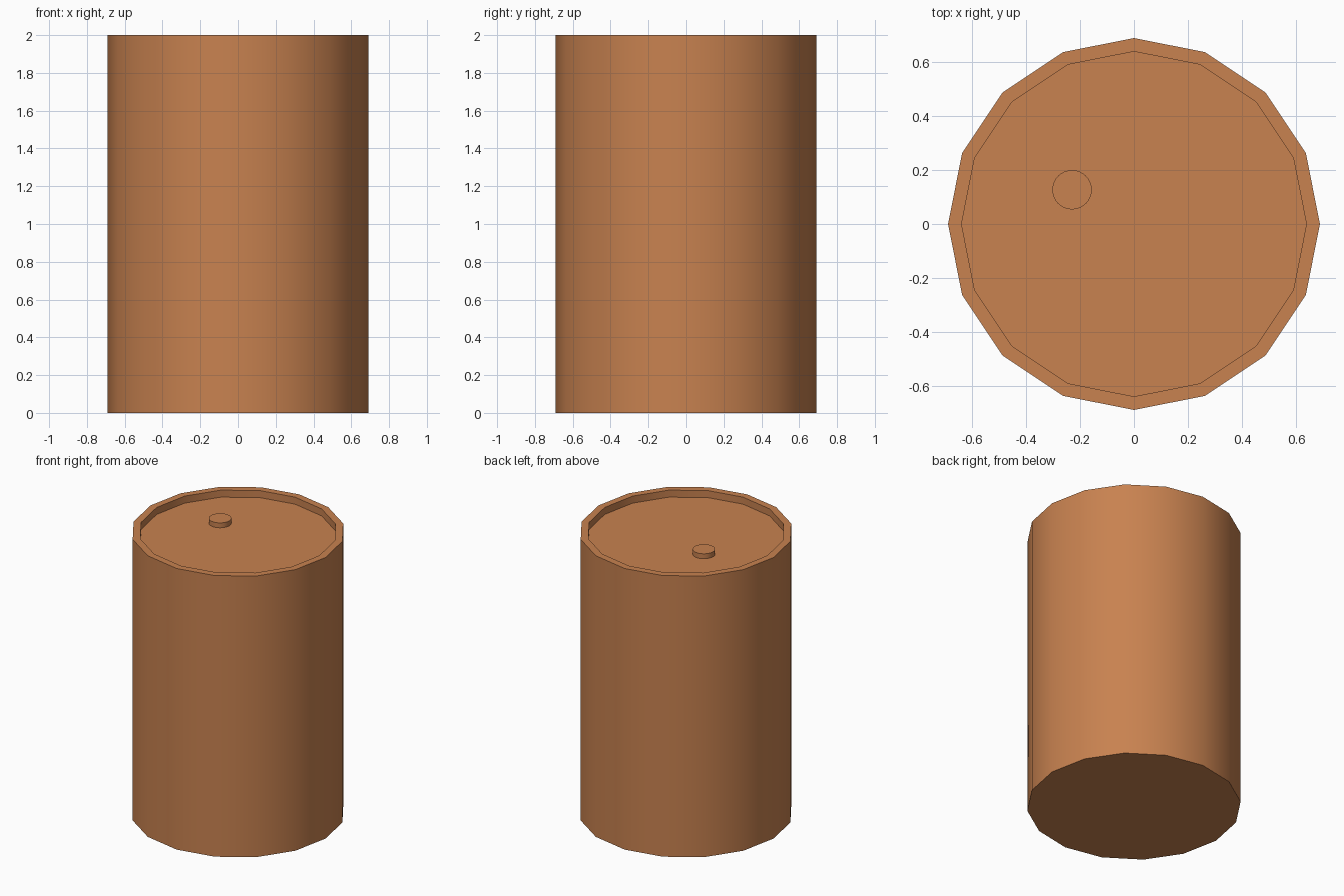
import bpy, bmesh, math

if "Cube" in bpy.data.objects:
    bpy.data.objects.remove(bpy.data.objects["Cube"])

SIDES = 16
R_OUT, R_IN = 0.69, 0.64
HEIGHT, LID_Z = 2.0, 1.95

brown = bpy.data.materials.new("rust_brown")
brown.diffuse_color = (0.578, 0.223, 0.08, 1)
brown.use_nodes = True
brown.node_tree.nodes["Principled BSDF"].inputs["Base Color"].default_value = brown.diffuse_color


def lathe(name, profile, sides, center=(0, 0, 0)):
    """Closed solid from rings of (radius, z), capped at both ends."""
    bm = bmesh.new()
    rings = []
    for r, z in profile:
        rings.append([bm.verts.new((r * math.cos(2 * math.pi * i / sides),
                                    r * math.sin(2 * math.pi * i / sides), z))
                      for i in range(sides)])
    for a, b in zip(rings, rings[1:]):
        for i in range(sides):
            j = (i + 1) % sides
            bm.faces.new((a[i], a[j], b[j], b[i]))
    bm.faces.new(rings[0][::-1])
    bm.faces.new(rings[-1])
    mesh = bpy.data.meshes.new(name)
    bm.to_mesh(mesh)
    bm.free()
    mesh.materials.append(brown)
    ob = bpy.data.objects.new(name, mesh)
    ob.location = center
    bpy.context.collection.objects.link(ob)
    bpy.ops.object.select_all(action='DESELECT')
    ob.select_set(True)
    bpy.context.view_layer.objects.active = ob
    bpy.ops.object.shade_smooth_by_angle(angle=math.radians(30))
    return ob


# Barrel body with raised rim and sunken lid
lathe("barrel_body", [(R_OUT, 0), (R_OUT, HEIGHT), (R_IN, HEIGHT), (R_IN, LID_Z)], SIDES)

# Small round filler cap on the lid
lathe("filler_cap", [(0.073, -0.01), (0.073, 0.035)], 32, (-0.23, 0.127, LID_Z))
